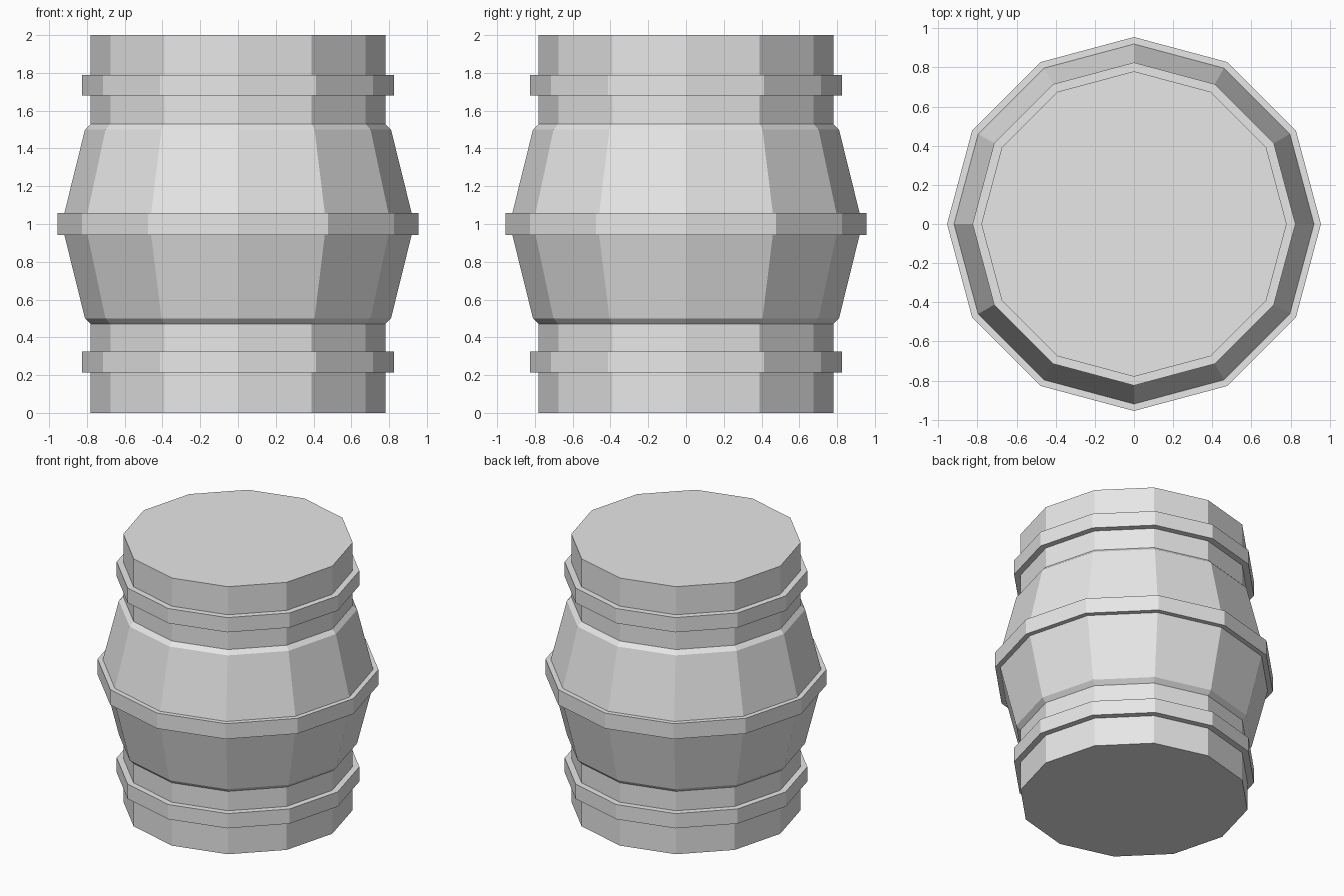
import bpy
import bmesh
from math import cos, sin, tau

SIDES = 12

cube = bpy.data.objects.get("Cube")
if cube:
    bpy.data.objects.remove(cube, do_unlink=True)

grey = bpy.data.materials.new("plain_grey")
grey.use_nodes = True
grey.diffuse_color = (0.8, 0.8, 0.8, 1)
grey.node_tree.nodes["Principled BSDF"].inputs["Base Color"].default_value = (0.8, 0.8, 0.8, 1)


def lathe(name, profile, closed=False):
    """Turn a (radius, height) profile into a flat-sided solid."""
    bm = bmesh.new()
    rings = [[bm.verts.new((r * cos(tau * i / SIDES), r * sin(tau * i / SIDES), z))
              for i in range(SIDES)] for r, z in profile]
    pairs = list(zip(rings, rings[1:]))
    if closed:
        pairs.append((rings[-1], rings[0]))
    else:
        bm.faces.new(rings[0])
        bm.faces.new(rings[-1])
    for low, high in pairs:
        for i in range(SIDES):
            j = (i + 1) % SIDES
            bm.faces.new((low[i], low[j], high[j], high[i]))
    bmesh.ops.recalc_face_normals(bm, faces=bm.faces[:])
    mesh = bpy.data.meshes.new(name)
    bm.to_mesh(mesh)
    bm.free()
    mesh.materials.append(grey)
    obj = bpy.data.objects.new(name, mesh)
    bpy.context.collection.objects.link(obj)
    return obj


# Barrel body: straight necks, small shoulders and a bulging middle
lower = [(0.78, 0), (0.78, 0.47), (0.81, 0.5), (0.92, 0.945)]
upper = [(r, 2 - z) for r, z in reversed(lower)]
lathe("barrel_body", lower + upper)


# Raised hoops around the body
def hoop(name, inner, outer, centre, height):
    low, high = centre - height / 2, centre + height / 2
    lathe(name, [(inner, low), (outer, low), (outer, high), (inner, high)], closed=True)


hoop("lower_hoop", 0.76, 0.825, 0.27, 0.11)
hoop("middle_hoop", 0.9, 0.955, 1.0, 0.115)
hoop("upper_hoop", 0.76, 0.825, 1.735, 0.11)
